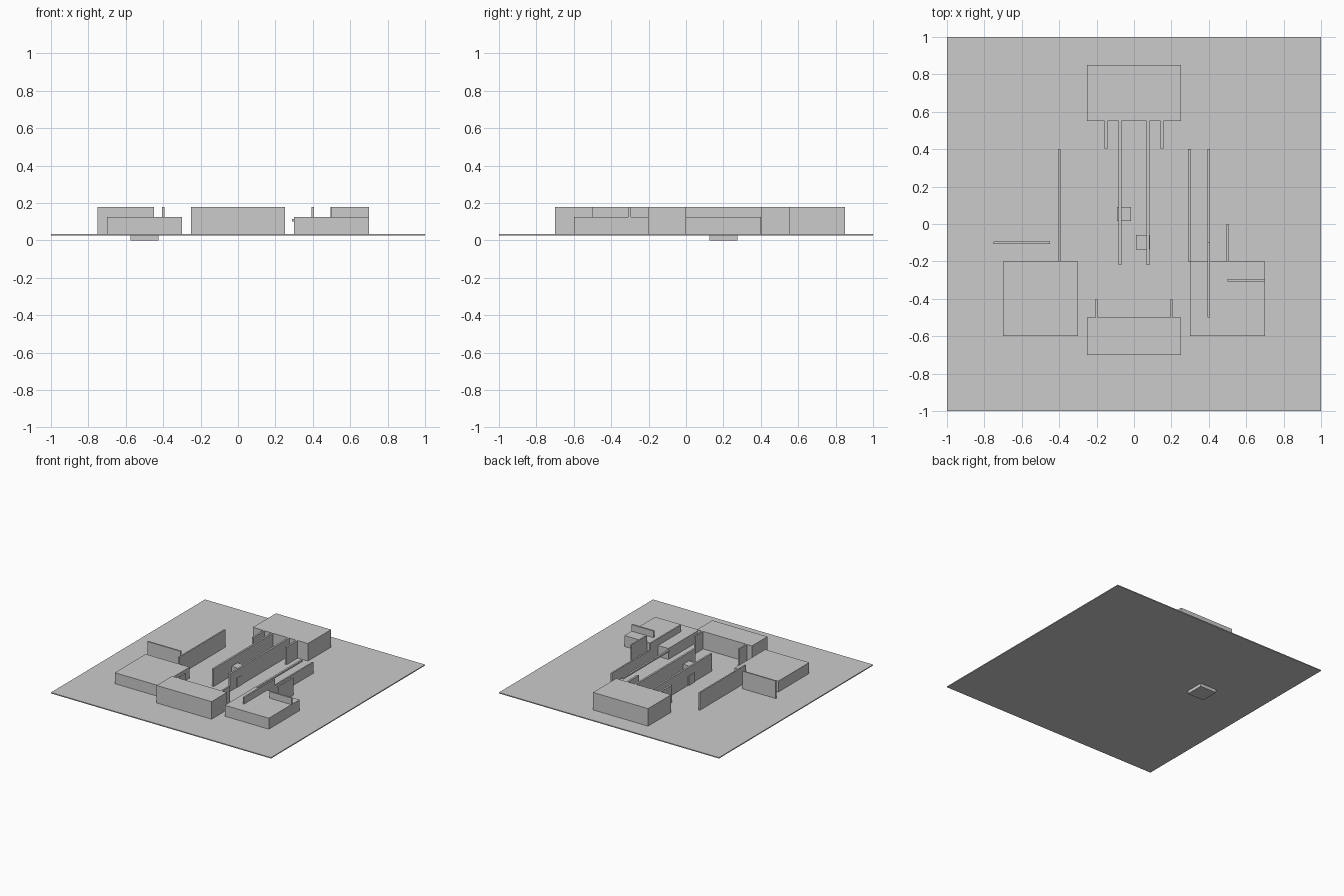
import bpy, bmesh
from mathutils import Matrix, Vector

if "Cube" in bpy.data.objects:
    bpy.data.objects.remove(bpy.data.objects["Cube"])

grey = bpy.data.materials.new("plain_grey")
grey.diffuse_color = (0.6, 0.6, 0.6, 1)
grey.use_nodes = True
grey.node_tree.nodes["Principled BSDF"].inputs["Base Color"].default_value = grey.diffuse_color

FLOOR = 0.034   # top of the base plate
TALL = 0.178    # top of full-height walls
LOW = 0.124     # top of lower blocks


def box(name, x, y, z=(FLOOR, TALL)):
    """Box from its x, y and z ranges."""
    lo = Vector((x[0], y[0], z[0]))
    hi = Vector((x[1], y[1], z[1]))
    bm = bmesh.new()
    bmesh.ops.create_cube(bm, size=1,
                          matrix=Matrix.Diagonal((*(hi - lo), 1)))
    mesh = bpy.data.meshes.new(name)
    bm.to_mesh(mesh)
    bm.free()
    mesh.materials.append(grey)
    ob = bpy.data.objects.new(name, mesh)
    ob.location = (lo + hi) / 2
    bpy.context.collection.objects.link(ob)
    return ob


def wall_y(name, x, y, top=TALL, w=0.0075):
    """Thin wall running along y."""
    return box(name, (x - w, x + w), y, (FLOOR, top))


# Base plate and the small block showing beneath it
box("base_plate", (-1, 1), (-1, 1), (0.026, FLOOR))
box("under_block", (-0.575, -0.425), (0.125, 0.275), (0, 0.03))

# Large blocks
box("back_block", (-0.25, 0.25), (0.55, 0.85))
box("front_block", (-0.25, 0.25), (-0.7, -0.5))

# Mirrored side blocks and wall pairs
for side, s in (("left", -1), ("right", 1)):
    box(side + "_block", (s * 0.5 - 0.2, s * 0.5 + 0.2), (-0.6, -0.2), (FLOOR, LOW))
    wall_y(side + "_corridor_wall", s * 0.075, (-0.22, 0.56))
    wall_y(side + "_back_stub", s * 0.15, (0.405, 0.56))
    wall_y(side + "_front_stub", s * 0.2, (-0.51, -0.4), w=0.006)

# Small cubes beside the corridor walls
box("left_cube", (-0.09, -0.015), (0.015, 0.09), (FLOOR, 0.11))
box("right_cube", (0.01, 0.085), (-0.135, -0.06), (FLOOR, 0.11))

# Left side walls
wall_y("left_long_wall", -0.4, (-0.2, 0.4), w=0.006)
box("left_cross_wall", (-0.75, -0.45), (-0.106, -0.094))

# Right side walls and floating rail
wall_y("right_tall_wall", 0.4, (-0.5, -0.1), w=0.006)
wall_y("right_low_wall", 0.4, (-0.1, 0.4), LOW, w=0.006)
wall_y("right_short_wall", 0.5, (-0.2, 0.0), w=0.006)
box("right_cross_wall", (0.5, 0.7), (-0.307, -0.293))
box("floating_rail", (0.29, 0.305), (-0.2, 0.4), (0.101, 0.114))
